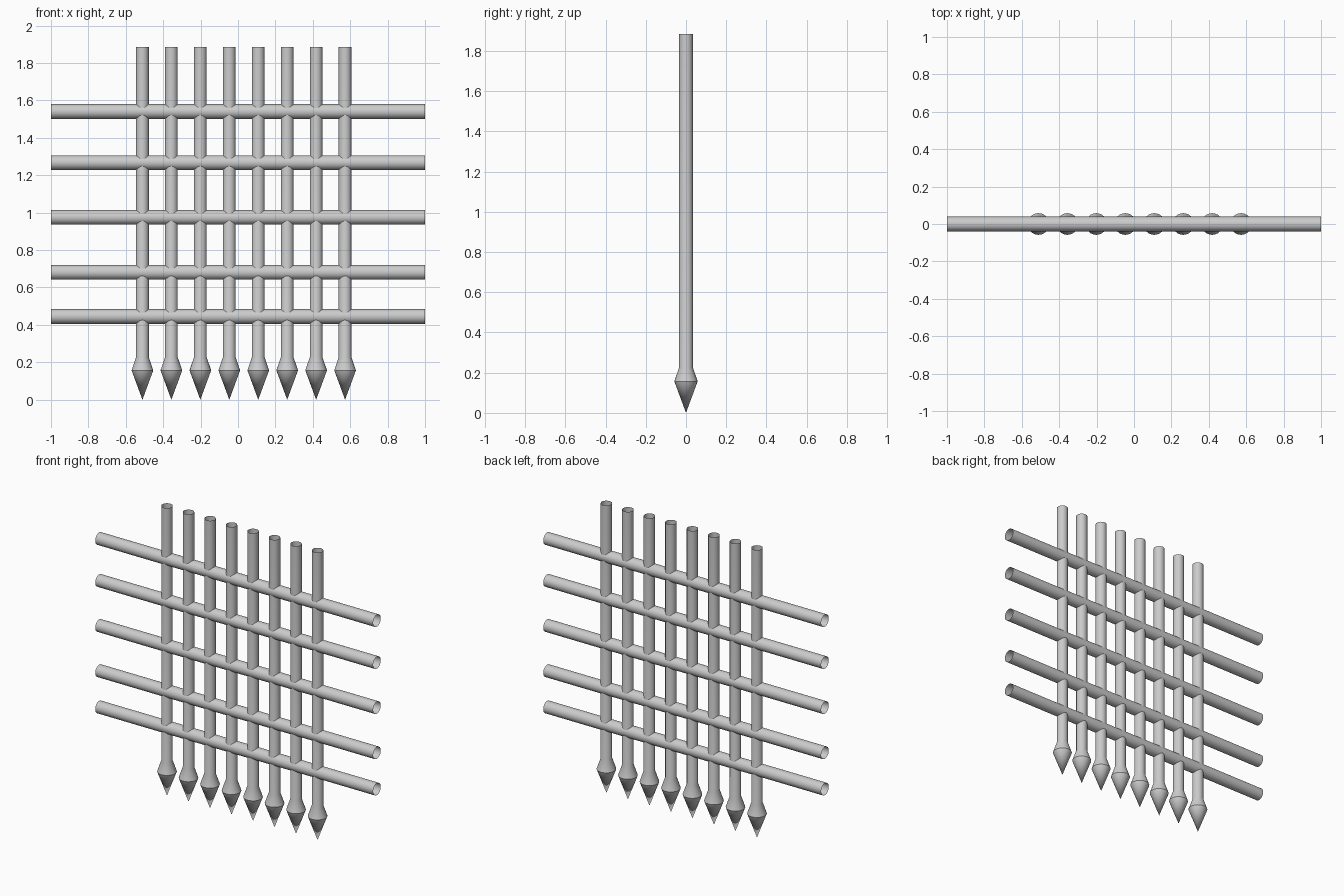
import bpy, bmesh, math

if "Cube" in bpy.data.objects:
    bpy.data.objects.remove(bpy.data.objects["Cube"])

SEGMENTS = 24


def lathe(name, profile, location, along_x=False):
    """Open shell swept around an axis from (radius, height) points."""
    bm = bmesh.new()
    rings = []
    for r, h in profile:
        ring = []
        for i in range(SEGMENTS):
            a = 2 * math.pi * i / SEGMENTS
            u, v = r * math.cos(a), r * math.sin(a)
            ring.append(bm.verts.new((h, u, v) if along_x else (u, v, h)))
        rings.append(ring)
    for low, high in zip(rings, rings[1:]):
        for i in range(SEGMENTS):
            j = (i + 1) % SEGMENTS
            bm.faces.new((low[i], low[j], high[j], high[i]))
    bmesh.ops.remove_doubles(bm, verts=bm.verts, dist=1e-5)
    mesh = bpy.data.meshes.new(name)
    bm.to_mesh(mesh)
    bm.free()
    obj = bpy.data.objects.new(name, mesh)
    bpy.context.collection.objects.link(obj)
    obj.location = location
    bpy.ops.object.select_all(action='DESELECT')
    obj.select_set(True)
    bpy.context.view_layer.objects.active = obj
    bpy.ops.object.shade_smooth_by_angle(angle=math.radians(25))
    return obj


# Upright bars with a spear point at the bottom and an open top
SPIKE = [(0, 0), (0.058, 0.157), (0.034, 0.227), (0.034, 1.885)]
for i in range(8):
    lathe(f"spiked_bar_{i + 1}", SPIKE, (-0.511 + 0.1548 * i, 0, 0))

# Horizontal rails, open-ended tubes
for i, z in enumerate((0.445, 0.681, 0.975, 1.268, 1.541)):
    lathe(f"cross_rail_{i + 1}", [(0.039, -1), (0.039, 1)], (0, 0, z), along_x=True)
